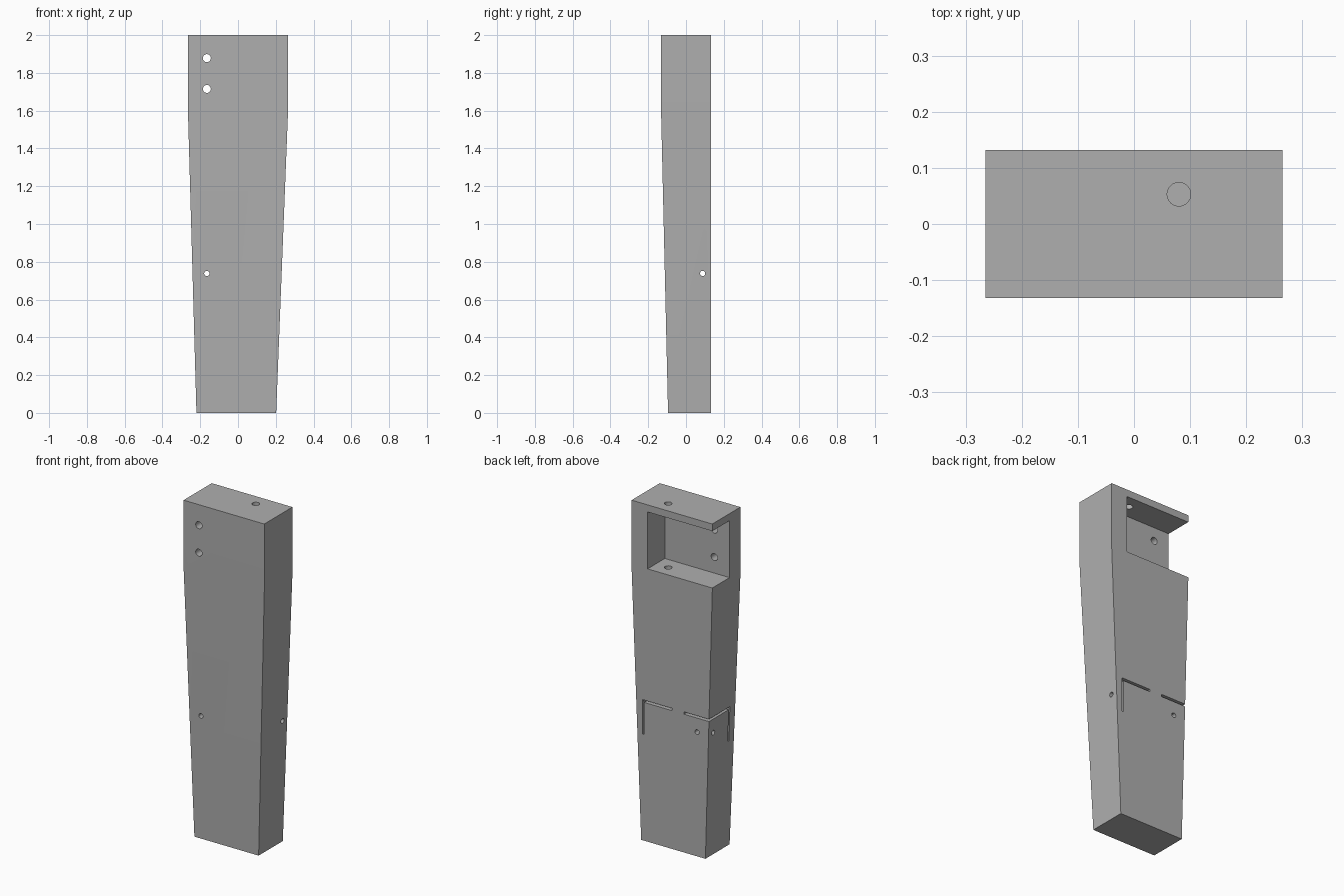
import bpy
import bmesh
from math import pi, radians
from mathutils import Matrix, Vector

cube = bpy.data.objects.get("Cube")
if cube:
    bpy.data.objects.remove(cube, do_unlink=True)

grey = bpy.data.materials.new("plain grey")
grey.use_nodes = True
COLOUR = (0.43, 0.43, 0.43, 1)
grey.diffuse_color = COLOUR
grey.node_tree.nodes["Principled BSDF"].inputs["Base Color"].default_value = COLOUR


def make_object(name, bm):
    bmesh.ops.recalc_face_normals(bm, faces=bm.faces)
    mesh = bpy.data.meshes.new(name)
    bm.to_mesh(mesh)
    bm.free()
    mesh.materials.append(grey)
    obj = bpy.data.objects.new(name, mesh)
    bpy.context.collection.objects.link(obj)
    return obj


def box(name, low, high):
    low, high = Vector(low), Vector(high)
    bm = bmesh.new()
    bmesh.ops.create_cube(bm, size=1, matrix=Matrix.Translation((low + high) / 2)
                          @ Matrix.Diagonal((high - low).to_4d()))
    return make_object(name, bm)


def rod(name, centre, radius, length, axis):
    turn = {"X": Matrix.Rotation(pi / 2, 4, "Y"),
            "Y": Matrix.Rotation(pi / 2, 4, "X"),
            "Z": Matrix.Identity(4)}[axis]
    bm = bmesh.new()
    bmesh.ops.create_cone(bm, cap_ends=True, segments=32, radius1=radius,
                          radius2=radius, depth=length,
                          matrix=Matrix.Translation(centre) @ turn)
    return make_object(name, bm)


# Tapered leg body: rectangular sections (z, left x, right x, front y)
BACK = 0.132
bm = bmesh.new()
rings = []
for z, x0, x1, front in ((0, -0.22, 0.202, -0.095),
                         (1.6, -0.265, 0.265, -0.132),
                         (2, -0.265, 0.265, -0.132)):
    corners = ((x0, front), (x1, front), (x1, BACK), (x0, BACK))
    rings.append([bm.verts.new((x, y, z)) for x, y in corners])
for lower, upper in zip(rings, rings[1:]):
    for i in range(4):
        j = (i + 1) % 4
        bm.faces.new((lower[i], lower[j], upper[j], upper[i]))
bm.faces.new(rings[0][::-1])
bm.faces.new(rings[-1])
body = make_object("leg_body", bm)

OUT = 0.4  # cutters reach past the surface
cutters = [
    # Pocket open to the back and one side
    box("pocket_cutter", (-OUT, -0.03, 1.62), (0.16, OUT, 1.958)),
    # Thin slits around the corner block
    box("top_slit_outer", (-OUT, -0.065, 0.821), (-0.08, OUT, 0.835)),
    box("top_slit_inner", (0, -0.065, 0.821), (0.195, OUT, 0.835)),
    box("back_slit", (0.183, -0.06, 0.63), (0.194, OUT, 0.828)),
    box("side_slit", (-OUT, -0.064, 0.63), (-0.09, -0.053, 0.828)),
    # Vertical channel through the top and the pocket floor
    rod("channel_cutter", (0.08, 0.053, 1.53), 0.021, 1.4, "Z"),
    # Cross holes
    rod("low_hole_across", (0, 0.088, 0.738), 0.014, 1, "X"),
    rod("low_hole_through", (-0.165, 0, 0.738), 0.014, 1, "Y"),
]
cutters += [rod("bolt_hole_cutter", (-0.165, 0, z), 0.021, 1, "Y")
            for z in (1.715, 1.878)]

bpy.ops.object.select_all(action="DESELECT")
bpy.context.view_layer.objects.active = body
body.select_set(True)
for cutter in cutters:
    cutter.hide_render = True
    cut = body.modifiers.new(cutter.name, "BOOLEAN")
    cut.operation = "DIFFERENCE"
    cut.solver = "EXACT"
    cut.object = cutter
    bpy.ops.object.modifier_apply(modifier=cut.name)
    bpy.data.objects.remove(cutter, do_unlink=True)

bpy.ops.object.shade_smooth_by_angle(angle=radians(30))
